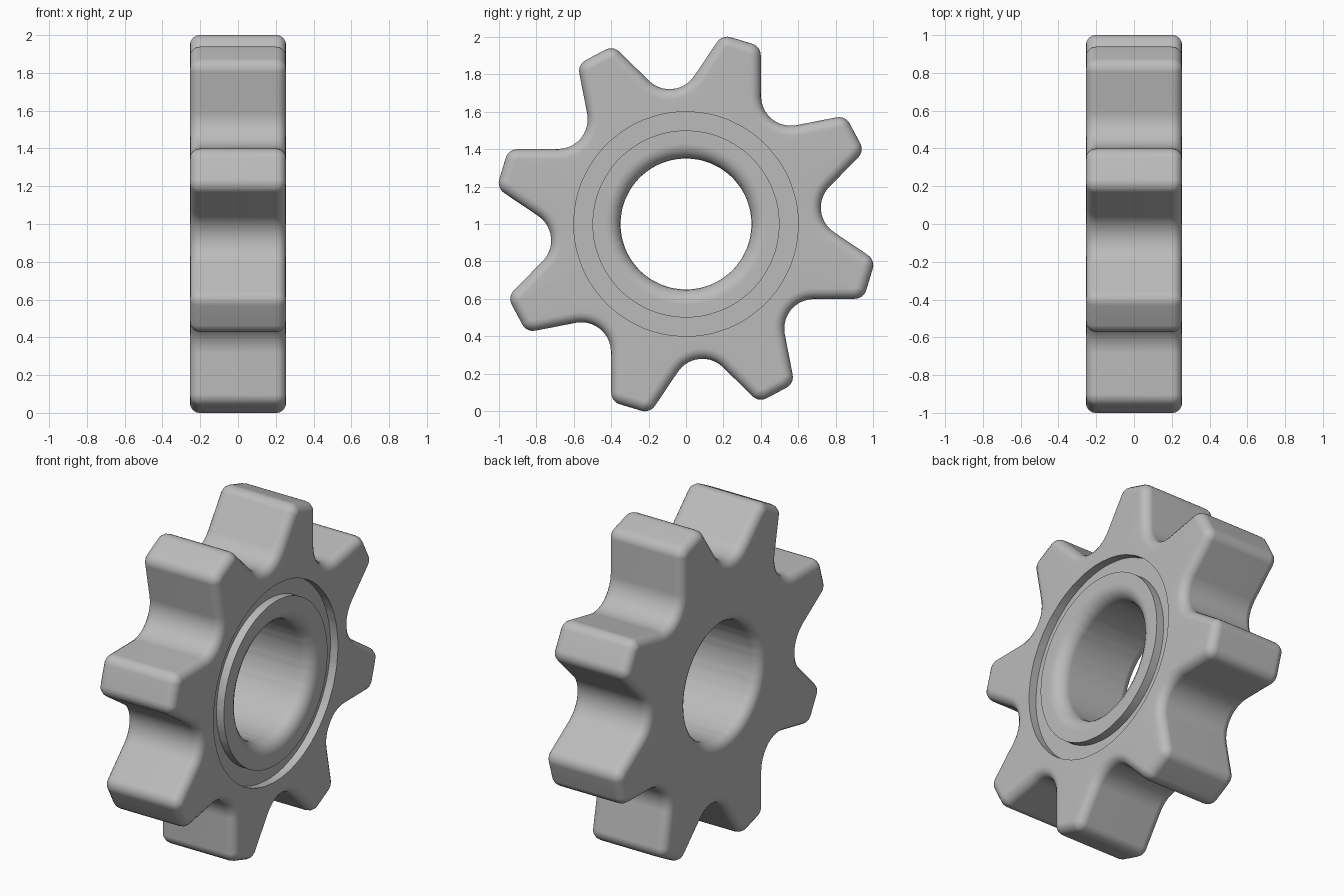
import bpy
import bmesh
from math import sin, cos, pi, radians, atan2, acos, hypot
from mathutils import Vector

cube = bpy.data.objects.get("Cube")
if cube:
    bpy.data.objects.remove(cube)

TEETH = 8
PHASE = radians(28.2)
HALF_WIDTH = 0.255
EDGE = 0.055                       # rounding of the outer rim
TIP_RADIUS, TIP_R, TIP_HALF = 1.025, 0.065, 0.06
ROOT_RADIUS, ROOT_R = 0.725, 0.158
STEPS = 5


def tooth_outline(inset):
    """One tooth pointing along +u, from its lower root to just before the upper one."""
    half = pi / TEETH
    tip = Vector((TIP_RADIUS - TIP_R, TIP_HALF))
    root = Vector((cos(half), sin(half))) * (ROOT_RADIUS + ROOT_R)
    gap = root - tip
    # direction of the flank's normal: the common tangent of both arcs
    normal = atan2(gap.y, gap.x) - acos((TIP_R + ROOT_R) / gap.length)
    side = []
    for i in range(STEPS + 1):
        a = normal * i / STEPS
        side.append(tip + Vector((cos(a), sin(a))) * (TIP_R - inset))
    for i in range(STEPS + 1):
        a = normal + pi + (half - normal) * i / STEPS
        side.append(root + Vector((cos(a), sin(a))) * (ROOT_R + inset))
    lower = [Vector((p.x, -p.y)) for p in reversed(side)]
    return lower + [Vector((TIP_RADIUS - inset, 0))] + side[:-1]


def gear_ring(x, inset):
    ring = []
    for t in range(TEETH):
        turn = PHASE + t * 2 * pi / TEETH
        for p in tooth_outline(inset):
            a, r = atan2(p.y, p.x) + turn, hypot(p.x, p.y)
            ring.append(Vector((x, r * cos(a), 1 + r * sin(a))))
    return ring


angles = [atan2(p.z - 1, p.y) for p in gear_ring(0, 0)]


def round_ring(x, r):
    return [Vector((x, r * cos(a), 1 + r * sin(a))) for a in angles]


def quarter(n):
    return [pi / 2 * i / n for i in range(n + 1)]


rings = []
# toothed rim with rounded edges, back to front
for a in quarter(4):
    rings.append(gear_ring(-HALF_WIDTH + EDGE * (1 - sin(a)), EDGE * (1 - cos(a))))
rings.reverse()
rings = rings[::-1] if rings[0][0].x > rings[-1][0].x else rings
for a in quarter(4):
    rings.append(gear_ring(HALF_WIDTH - EDGE * (1 - sin(a)), EDGE * (1 - cos(a))))
# groove around the hub on one face
GROOVE = 0.05
rings += [round_ring(HALF_WIDTH, 0.6), round_ring(HALF_WIDTH - GROOVE, 0.6),
          round_ring(HALF_WIDTH - GROOVE, 0.5), round_ring(HALF_WIDTH, 0.5)]
# bore with rounded mouths
BORE, FRONT_LIP, BACK_LIP = 0.35, 0.08, 0.06
for a in quarter(5):
    rings.append(round_ring(HALF_WIDTH - FRONT_LIP * (1 - cos(a)),
                            BORE + FRONT_LIP * (1 - sin(a))))
for a in reversed(quarter(5)):
    rings.append(round_ring(-HALF_WIDTH + BACK_LIP * (1 - cos(a)),
                            BORE + BACK_LIP * (1 - sin(a))))


def order_rim(rows):
    """Sort the rim rows so that they run round each edge without crossing."""
    back, front = rows[:5], rows[5:10]
    def size(row):
        return max(hypot(p.y, p.z - 1) for p in row)
    return sorted(back, key=size) + sorted(front, key=size, reverse=True)


rings = order_rim(rings) + rings[10:]

# skin all rings into one closed body
bm = bmesh.new()
rows = [[bm.verts.new(p) for p in ring] for ring in rings]
count = len(angles)
for i, row in enumerate(rows):
    after = rows[(i + 1) % len(rows)]
    for j in range(count):
        k = (j + 1) % count
        bm.faces.new((row[j], row[k], after[k], after[j]))
bmesh.ops.recalc_face_normals(bm, faces=bm.faces)
mesh = bpy.data.meshes.new("sprocket")
bm.to_mesh(mesh)
bm.free()
sprocket = bpy.data.objects.new("sprocket", mesh)
bpy.context.collection.objects.link(sprocket)

# plain grey material
grey = bpy.data.materials.new("plain grey")
grey.use_nodes = True
colour = (0.5, 0.5, 0.5, 1)
grey.diffuse_color = colour
grey.node_tree.nodes["Principled BSDF"].inputs["Base Color"].default_value = colour
mesh.materials.append(grey)

# smooth shading with crisp groove edges
bpy.ops.object.select_all(action="DESELECT")
sprocket.select_set(True)
bpy.context.view_layer.objects.active = sprocket
bpy.ops.object.shade_smooth_by_angle(angle=radians(35))
weighted = sprocket.modifiers.new("even shading", "WEIGHTED_NORMAL")
weighted.keep_sharp = True
